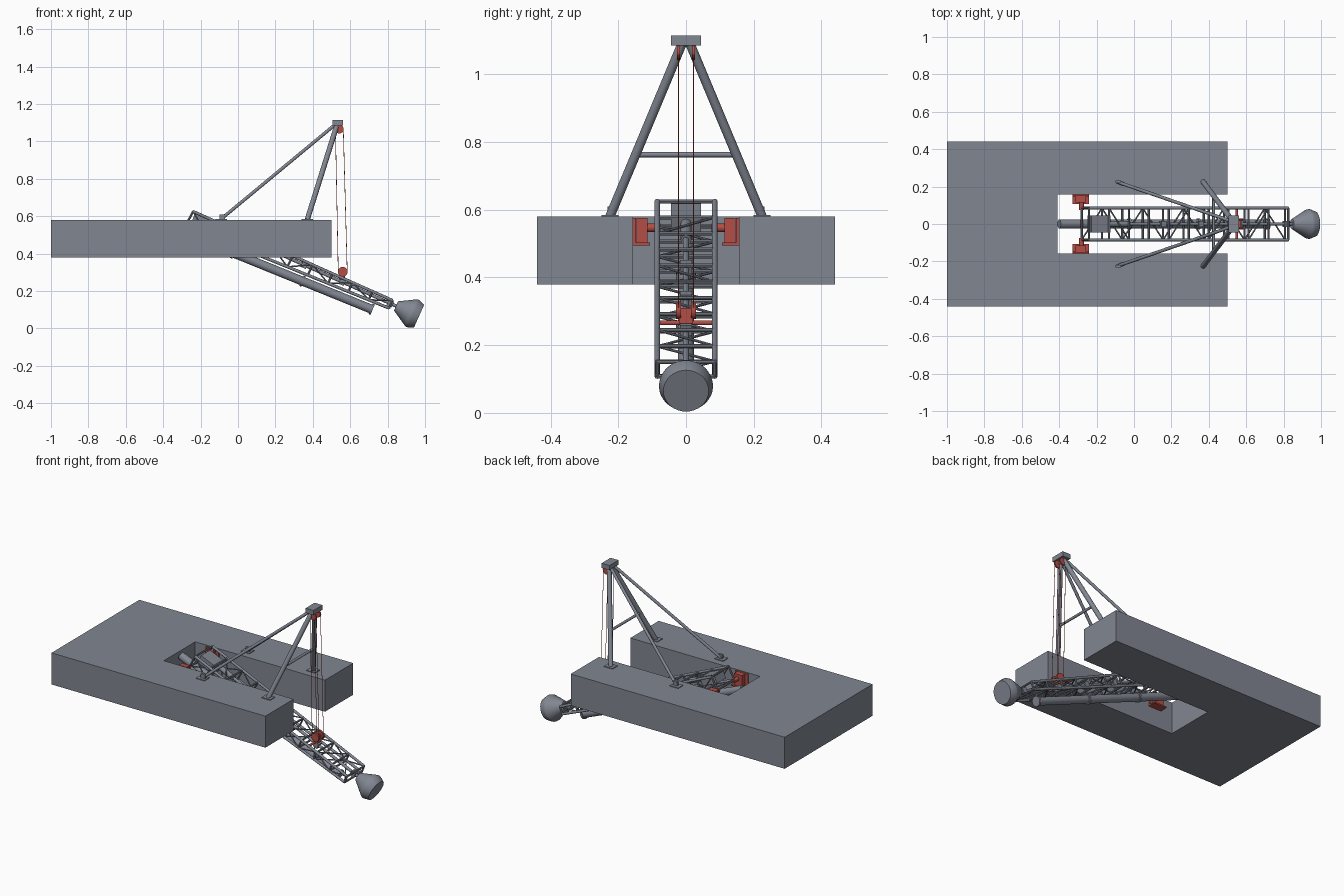
import bpy, bmesh, math
from mathutils import Vector, Matrix

if "Cube" in bpy.data.objects:
    bpy.data.objects.remove(bpy.data.objects["Cube"])


def material(name, rgb):
    m = bpy.data.materials.new(name)
    m.diffuse_color = (*rgb, 1)
    m.use_nodes = True
    m.node_tree.nodes["Principled BSDF"].inputs["Base Color"].default_value = m.diffuse_color
    return m


GREY = material("steel_grey", (0.22, 0.24, 0.285))
RED = material("machinery_red", (0.45, 0.075, 0.06))


def finish(name, bm, mat, smooth=False):
    bmesh.ops.recalc_face_normals(bm, faces=bm.faces)
    me = bpy.data.meshes.new(name)
    bm.to_mesh(me)
    bm.free()
    me.materials.append(mat)
    ob = bpy.data.objects.new(name, me)
    bpy.context.collection.objects.link(ob)
    if smooth:
        bpy.ops.object.select_all(action='DESELECT')
        ob.select_set(True)
        bpy.context.view_layer.objects.active = ob
        bpy.ops.object.shade_smooth_by_angle(angle=math.radians(35))
    return ob


def add_rod(bm, a, b, r, r2=None, n=12):
    a, b = Vector(a), Vector(b)
    d = b - a
    mat = Matrix.Translation((a + b) / 2) @ d.to_track_quat('Z', 'Y').to_matrix().to_4x4()
    bmesh.ops.create_cone(bm, cap_ends=True, segments=n, radius1=r,
                          radius2=r if r2 is None else r2, depth=d.length, matrix=mat)


def rods(name, items, mat=GREY, n=12):
    """items: list of (start, end, radius[, end radius])"""
    bm = bmesh.new()
    for it in items:
        add_rod(bm, *it, n=n)
    return finish(name, bm, mat, True)


def boxes(name, items, mat=GREY, tilt=0.0):
    """items: list of (centre, size)"""
    bm = bmesh.new()
    for c, s in items:
        m = Matrix.Translation(c) @ Matrix.Rotation(tilt, 4, 'Y') @ Matrix.Diagonal((*s, 1))
        bmesh.ops.create_cube(bm, size=1, matrix=m)
    return finish(name, bm, mat)


def lerp(a, b, t):
    return Vector(a).lerp(Vector(b), t)


SIDES = (-1, 1)
TILT = math.radians(23.5)

# Pontoon hull with an open well at the bow
bm = bmesh.new()
outline = [(-1, -.44), (.5, -.44), (.5, -.157), (-.41, -.157),
           (-.41, .157), (.5, .157), (.5, .44), (-1, .44)]
face = bm.faces.new([bm.verts.new((x, y, .38)) for x, y in outline])
ext = bmesh.ops.extrude_face_region(bm, geom=[face])
bmesh.ops.translate(bm, vec=(0, 0, .2),
                    verts=[v for v in ext['geom'] if isinstance(v, bmesh.types.BMVert)])
finish("hull", bm, GREY)

# Ladder truss: four chords, posts, cross members and diagonals
def top(t, s):
    return lerp((-.24, s * .085, .625), (.825, s * .085, .15), t)


def low(t, s):
    return lerp((-.28, s * .085, .55), (.808, s * .085, .108), t)


rods("ladder_chords", [(f(0, s), f(1, s), .008) for f in (top, low) for s in SIDES])
N = 10
posts, cross, diag = [], [], []
for i in range(N + 1):
    t = i / N
    posts += [(top(t, s), low(t, s), .006) for s in SIDES]
    cross += [(f(t, -1), f(t, 1), .006) for f in (top, low)]
    if i < N:
        u = (i + 1) / N
        for s in SIDES:
            diag.append((low(t, s), top(u, s), .004) if i % 2 else (top(t, s), low(u, s), .004))
        k = 1 if i % 2 else -1
        diag.append((low(t, k), low(u, -k), .004))
        if i in (1, 4, 6, 8):
            diag.append((top(t, k), top(u, -k), .004))
rods("ladder_posts", posts, n=8)
rods("ladder_cross_members", cross, n=8)
rods("ladder_diagonals", diag, n=8)

# Suction pipe under the ladder, with joint flanges
p0, p1 = (-.40, 0, .555), (.72, 0, .10)
rods("suction_pipe", [(p0, p1, .024)], n=24)
rods("pipe_flanges", [(lerp(p0, p1, t), lerp(p0, p1, t + .01), .03)
                      for t in (.33, .66, .99)], n=24)

# Cutter drive: motor, shaft and bearings
s0, s1 = Vector((-.15, 0, .565)), Vector((.86, 0, .113))
boxes("cutter_motor", [((-.188, 0, .572), (.11, .09, .055))], tilt=TILT)
rods("drive_shaft", [(s0, s1, .009), (s0, lerp(s0, s1, .12), .016)])
boxes("shaft_bearings", [(lerp(s0, s1, t), (.03, .034, .034))
                         for t in (.3, .5, .7, .955)], tilt=TILT)

# Cutter head: conical body with a bevelled rim
c = [Vector((.845, 0, .12)), Vector((.925, 0, .084)), Vector((.968, 0, .065))]
bm = bmesh.new()
rings = []
axis = (c[2] - c[0]).normalized()
up = axis.cross(Vector((0, 1, 0)))
for p, r in zip((c[0], c[1], c[1] + axis * .012, c[2]), (.027, .078, .08, .067)):
    rings.append([bm.verts.new(p + r * (math.cos(a) * up + math.sin(a) * Vector((0, 1, 0))))
                  for a in (2 * math.pi * k / 32 for k in range(32))])
for a, b in zip(rings, rings[1:]):
    for k in range(32):
        j = (k + 1) % 32
        bm.faces.new((a[k], a[j], b[j], b[k]))
bm.faces.new(rings[0])
bm.faces.new(rings[-1])
finish("cutter_head", bm, GREY, True)

# Trunnion brackets that carry the ladder hinge
boxes("trunnion_brackets",
      [it for s in SIDES for it in (((-.285, s * .13, .538), (.055, .032, .074)),
                                    ((-.285, s * .132, .499), (.09, .05, .008)),
                                    ((-.285, s * .152, .538), (.09, .008, .074)))], RED)
rods("trunnion_pins", [((-.28, s * .075, .547), (-.28, s * .12, .547), .013)
                       for s in SIDES], RED, 16)

# Hoisting frame: legs, back stays, tie bar, feet and head
rods("frame_legs", [((.37, s * .225, .58), (.53, s * .012, 1.09), .014) for s in SIDES], n=16)
rods("back_stays", [((-.09, s * .225, .585), (.52, s * .015, 1.09), .009) for s in SIDES], n=16)
rods("tie_bar", [((.426, -.142, .763), (.426, .142, .763), .008)])
boxes("frame_feet", [((x, s * .225, .582), (.06, .05, .005)) for x in (-.09, .37) for s in SIDES])
boxes("stay_lugs", [((-.085, s * .225, .594), (.03, .014, .03)) for s in SIDES])
boxes("frame_head", [((.533, 0, 1.1), (.055, .09, .03))])

# Hoist tackle: sheaves, lower block with beam, and ropes
rods("upper_sheaves", [((.542, s * .022 - .005, 1.065), (.542, s * .022 + .005, 1.065), .023)
                       for s in SIDES], RED, 24)
rods("lower_sheaves", [((.56, s * .022 - .007, .303), (.56, s * .022 + .007, .303), .026)
                       for s in SIDES], RED, 24)
boxes("lower_block", [((.557, 0, .287), (.03, .04, .045))], RED)
rods("lifting_beam", [((.55, -.085, .266), (.55, .085, .266), .007)], RED)
rods("hoist_ropes", [((.542 + k * .021, s * .022, 1.065), (.56 + k * .024, s * .022, .303), .0016)
                     for k in SIDES for s in SIDES], RED, 6)
